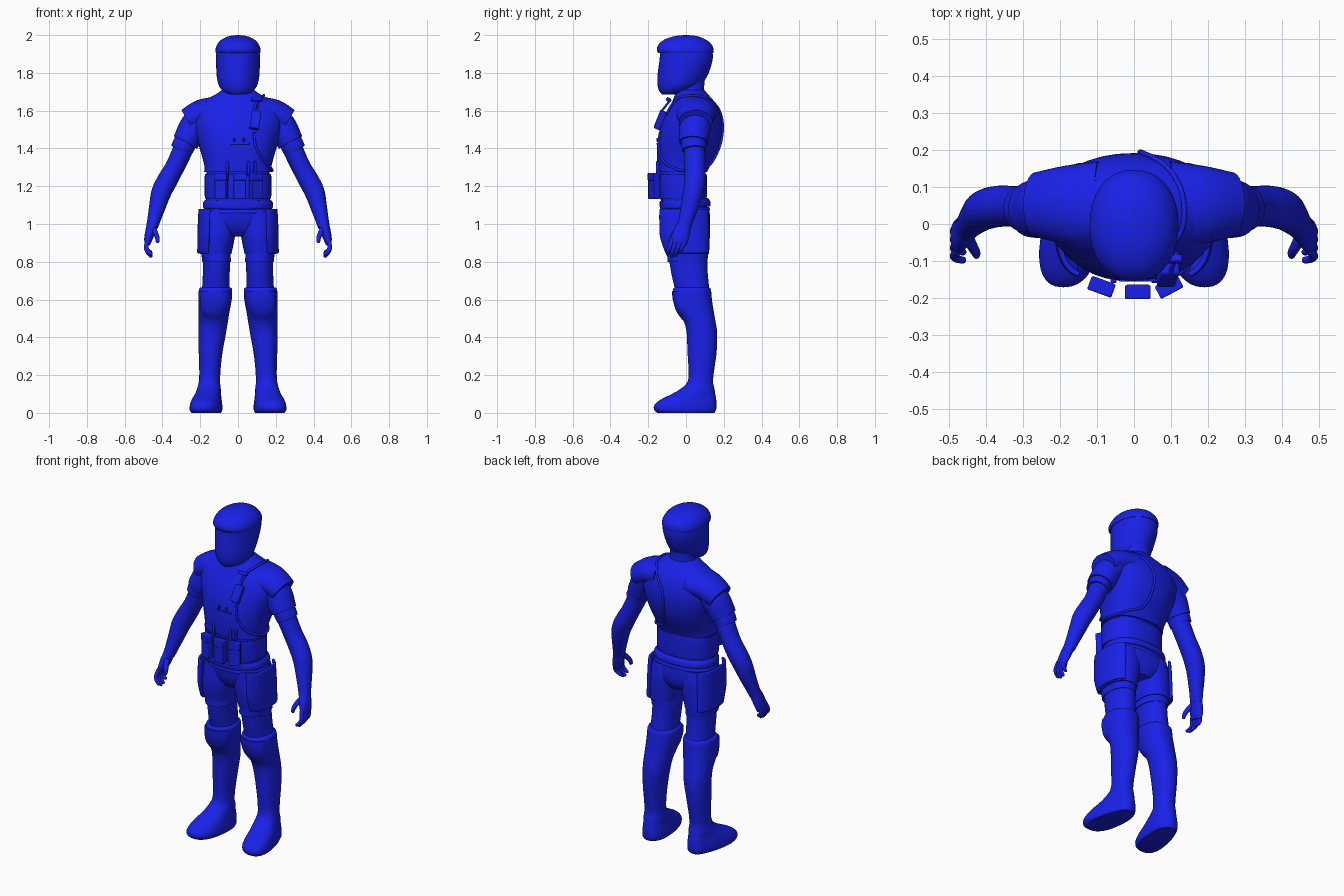
import bpy, bmesh, math
from mathutils import Vector

mat = bpy.data.materials.new("blue")
mat.diffuse_color = (0.01, 0.015, 0.8, 1)


def finish(ob, mirror=False, thick=0.0, bevel=0.0):
    ob.data.materials.append(mat)
    if thick:
        m = ob.modifiers.new("thick", 'SOLIDIFY')
        m.thickness, m.offset = thick, 0
    if bevel:
        m = ob.modifiers.new("bevel", 'BEVEL')
        m.width, m.segments = bevel, 2
    if mirror:
        ob.modifiers.new("mirror", 'MIRROR')
    bpy.ops.object.select_all(action='DESELECT')
    ob.select_set(True)
    bpy.context.view_layer.objects.active = ob
    bpy.ops.object.shade_smooth_by_angle(angle=math.radians(42))
    return ob


def spline(rows, sub):
    """Catmull-Rom interpolation of parameter rows"""
    out = []
    for i in range(len(rows) - 1):
        p = [rows[max(i - 1, 0)], rows[i], rows[i + 1], rows[min(i + 2, len(rows) - 1)]]
        for k in range(sub):
            t = k / sub
            out.append([0.5 * (2 * b + (c - a) * t + (2 * a - 5 * b + 4 * c - d) * t * t
                               + (3 * b - a - 3 * c + d) * t ** 3) for a, b, c, d in zip(*p)])
    return out + [list(rows[-1])]


def skin(name, rings, closed=True, **kw):
    """Join point rings into a surface, capped when closed"""
    bm = bmesh.new()
    vs = [[bm.verts.new(p) for p in r] for r in rings]
    n = len(vs[0])
    for a, b in zip(vs, vs[1:]):
        for j in range(n if closed else n - 1):
            k = (j + 1) % n
            bm.faces.new((a[j], a[k], b[k], b[j]))
    if closed:
        bm.faces.new(vs[0])
        bm.faces.new(vs[-1])
    bmesh.ops.recalc_face_normals(bm, faces=bm.faces)
    me = bpy.data.meshes.new(name)
    bm.to_mesh(me)
    bm.free()
    ob = bpy.data.objects.new(name, me)
    bpy.context.collection.objects.link(ob)
    return finish(ob, **kw)


def stack(name, rows, sub=3, segs=36, arc=None, bend=None, **kw):
    """Horizontal rings: z, centre x, half width, front y, back y, roundness"""
    rings = []
    for z, cx, rx, yf, yb, n in spline(rows, sub):
        ring = []
        for j in range(segs):
            a = (arc[0] + (arc[1] - arc[0]) * j / (segs - 1)) if arc else 2 * math.pi * j / segs
            c, s = math.cos(a), math.sin(a)
            x = cx + rx * math.copysign(abs(c) ** (2 / n), c)
            y = (yf + yb) / 2 + (yb - yf) / 2 * math.copysign(abs(s) ** (2 / n), s)
            ring.append(bend(Vector((x, y, z))) if bend else (x, y, z))
        rings.append(ring)
    return skin(name, rings, closed=not arc, **kw)


def limb(name, rows, sub=4, segs=20, tip=False):
    """Rings across a path: x, y, z, sideways radius, depth radius; mirrored"""
    pts = spline(rows, sub)
    rings = []
    for i, (x, y, z, ra, rb) in enumerate(pts):
        t = Vector(pts[min(i + 1, len(pts) - 1)][:3]) - Vector(pts[max(i - 1, 0)][:3])
        t.normalize()
        a = Vector((0, 1, 0)).cross(t).normalized()
        b = t.cross(a)
        rings.append([Vector((x, y, z)) + a * ra * math.cos(u) + b * rb * math.sin(u)
                      for u in (2 * math.pi * j / segs for j in range(segs))])
    if tip:
        for s in (0.75, 0.3):
            mid = sum(rings[-1], Vector()) / segs
            rings.append([mid + t * ra * 0.35 + (p - mid) * s for p in rings[-1]])
    return skin(name, rings, mirror=True)


def box(name, loc, size, rot=(0, 0, 0), bevel=0.004):
    bpy.ops.mesh.primitive_cube_add(size=1, location=loc, rotation=rot)
    ob = bpy.context.object
    ob.name = name
    ob.scale = size
    bpy.ops.object.transform_apply(location=False, rotation=False, scale=True)
    return finish(ob, bevel=bevel)


# Head: masked face, helmet shell, neck
stack("masked_face", [(1.685, 0, .04, -.125, -.04, 2), (1.70, 0, .075, -.14, .02, 1.9),
                      (1.73, 0, .100, -.150, .075, 1.8), (1.77, 0, .111, -.152, .105, 1.8),
                      (1.82, 0, .115, -.147, .128, 1.9), (1.88, 0, .117, -.139, .142, 2.1),
                      (1.93, 0, .112, -.138, .138, 2.2)])
stack("helmet", [(1.905, 0, .117, -.146, .144, 2.2), (1.92, 0, .120, -.154, .146, 2.2),
                 (1.945, 0, .113, -.149, .139, 2.1), (1.97, 0, .095, -.125, .115, 2),
                 (1.988, 0, .066, -.085, .08, 2), (1.997, 0, .035, -.045, .045, 2),
                 (2.0, 0, .004, -.005, .005, 2)])
stack("neck", [(1.64, 0, .10, -.06, .12, 2), (1.70, 0, .078, -.055, .097, 2),
               (1.78, 0, .075, -.06, .10, 2)])

# Torso: vest, waist, belts
vest = stack("vest", [(1.275, 0, .18, -.15, .112, 2.4), (1.31, 0, .178, -.153, .128, 2.4),
                      (1.40, 0, .203, -.154, .172, 2.3), (1.48, 0, .228, -.143, .190, 2.2),
                      (1.55, 0, .245, -.122, .189, 2.1), (1.61, 0, .235, -.092, .172, 2.1),
                      (1.65, 0, .190, -.072, .148, 2), (1.685, 0, .12, -.058, .118, 2),
                      (1.71, 0, .085, -.05, .097, 2)])
stack("waist", [(1.06, 0, .178, -.125, .118, 2.4), (1.14, 0, .168, -.135, .105, 2.4),
                (1.20, 0, .163, -.135, .097, 2.4), (1.29, 0, .168, -.14, .105, 2.4)])
stack("utility_belt", [(1.14, 0, .172, -.143, .106, 2.4), (1.145, 0, .176, -.147, .11, 2.4),
                       (1.255, 0, .176, -.15, .11, 2.4), (1.26, 0, .172, -.146, .106, 2.4)])
tilt = lambda p: Vector((p.x, p.y, p.z + .06 * p.y))
stack("shirt_hem", [(1.085, 0, .178, -.13, .122, 2.4), (1.09, 0, .186, -.137, .131, 2.4),
                    (1.115, 0, .184, -.14, .127, 2.4), (1.13, 0, .172, -.138, .115, 2.4)], bend=tilt)
hoop = [(1.06, 0, .180, -.125, .122, 2.4), (1.07, 0, .187, -.13, .127, 2.4),
        (1.083, 0, .180, -.127, .122, 2.4)]
stack("waistband", hoop, bend=tilt)

# Front pouches with flaps and hanging tabs
for x, y, r in ((-.088, -.168, -20), (.010, -.182, 0), (.095, -.168, 28)):
    rz = math.radians(r)
    box("pouch", (x, y, 1.20), (.066, .036, .135), (0, 0, rz))
    box("pouch_flap", (x, y - .002, 1.25), (.069, .038, .04), (0, 0, rz))
for x in (-.055, .055, .09):
    box("vest_tab", (x, -.15, 1.295), (.016, .02, .075))
box("chest_pocket_flap", (.01, -.15, 1.425), (.10, .012, .008), bevel=.002)
for x in (-.02, .03):
    box("chest_stud", (x, -.149, 1.445), (.012, .014, .02), bevel=.003)

# Radio with aerial, and the cable hugging the vest
box("radio", (.092, -.137, 1.55), (.05, .035, .10), (math.radians(-22), math.radians(8), 0), .006)
box("radio_clip", (.10, -.095, 1.66), (.06, .02, .02), (math.radians(-30), 0, 0))
path = [(.09, -.15, 1.49), (.10, -.16, 1.41), (.15, -.13, 1.33), (.19, -.02, 1.285),
        (.14, .11, 1.29), (.05, .15, 1.33), (.02, .20, 1.45), (.025, .20, 1.55), (.08, .18, 1.63),
        (.13, .10, 1.68), (.135, 0, 1.68), (.10, -.08, 1.65), (.092, -.13, 1.59)]
bpy.context.view_layer.update()
snapped = []
for p in spline(path, 5):
    ok, co, no, _ = vest.closest_point_on_mesh(Vector(p))
    snapped.append(co + no * .004)
for name, pts, r in (("radio_cable", snapped, .007),
                     ("aerial", [Vector((.098, -.135, 1.59)), Vector((.115, -.08, 1.66))], .006)):
    cu = bpy.data.curves.new(name, 'CURVE')
    cu.dimensions, cu.bevel_depth, cu.bevel_resolution, cu.use_fill_caps = '3D', r, 2, True
    sp = cu.splines.new('POLY')
    sp.points.add(len(pts) - 1)
    for q, co in zip(sp.points, pts):
        q.co = (*co, 1)
    cu.materials.append(mat)
    bpy.context.collection.objects.link(bpy.data.objects.new(name, cu))

# Shoulders, sleeves, arms
limb("shoulder_cap", [(.10, .05, 1.60, .075, .12), (.19, .052, 1.585, .075, .105),
                      (.265, .052, 1.545, .068, .088)], segs=32)
limb("sleeve", [(.18, .05, 1.57, .085, .09), (.235, .048, 1.51, .078, .083),
                (.262, .042, 1.462, .073, .080), (.278, .04, 1.432, .070, .076)], segs=32)
limb("sleeve_cuff", [(.27, .042, 1.45, .06, .066), (.288, .042, 1.415, .061, .066),
                     (.30, .043, 1.39, .059, .063)], segs=28)
limb("arm", [(.275, .043, 1.43, .055, .058), (.33, .048, 1.31, .051, .055),
             (.372, .047, 1.235, .054, .056), (.405, .038, 1.17, .053, .054),
             (.425, .022, 1.10, .045, .048), (.443, .002, 1.03, .036, .040),
             (.455, -.012, .985, .031, .038)], segs=28)

# Hands: palm, four fingers, thumb
limb("palm", [(.452, -.008, 1.0, .030, .036), (.464, -.022, .96, .027, .044),
              (.475, -.034, .92, .022, .046), (.479, -.04, .895, .015, .042)])
for k, drop in enumerate((.012, 0, .004, .022)):
    y = -.072 + k * .022
    limb("finger", [(.476, y, .92, .012, .012), (.486, y - .014, .88, .012, .0115),
                    (.478, y - .022, .85 + drop / 2, .011, .011),
                    (.460, y - .026, .828 + drop, .009, .009)], segs=12, tip=True)
limb("thumb", [(.45, -.035, .975, .016, .018), (.436, -.062, .95, .014, .015),
               (.427, -.078, .925, .012, .013), (.426, -.085, .905, .009, .010)], segs=12, tip=True)

# Shorts: pelvis, legs, hem bands, wraparound thigh pockets
stack("pelvis", [(1.09, 0, .178, -.13, .122, 2.4), (1.02, 0, .185, -.118, .128, 2.4),
                 (.97, 0, .165, -.10, .12, 2.2), (.935, 0, .10, -.07, .10, 2)])
stack("shorts_leg", [(1.07, .10, .085, -.115, .115, 2.2), (1.0, .103, .092, -.118, .126, 2.3),
                     (.93, .109, .092, -.118, .126, 2.3), (.84, .118, .083, -.104, .122, 2.3)],
      mirror=True)
stack("shorts_cuff", [(.845, .117, .077, -.10, .117, 2.3), (.80, .113, .076, -.098, .114, 2.3)],
      mirror=True)
stack("thigh_pocket", [(1.08, .11, .092, -.142, .120, 2.6), (1.0, .112, .094, -.142, .125, 2.6),
                       (.93, .114, .094, -.138, .125, 2.6), (.845, .117, .092, -.108, .125, 2.6)],
      segs=20, arc=(math.radians(-72), math.radians(68)), mirror=True, thick=.014, bevel=.005)

# Legs and tall boots with knee guards; feet turned out
stack("thigh", [(.83, .113, .073, -.092, .112, 2.1), (.74, .115, .071, -.078, .115, 2.1),
                (.64, .118, .073, -.055, .125, 2.1)], mirror=True)


def turn_out(p):
    f = max(0, min(1, (.2 - p.z) / .12))
    t = max(0, .10 - p.y)
    p.x += f * ((p.x - .15) * (.7 * t - .06) + .15 * t)
    return p


stack("boot", [(.665, .118, .078, -.055, .122, 2.2), (.652, .119, .088, -.070, .132, 2.2),
               (.60, .121, .088, -.064, .137, 2.2), (.53, .128, .082, -.042, .148, 2.2),
               (.48, .132, .078, -.010, .157, 2.1), (.42, .137, .073, .004, .165, 2.1),
               (.32, .145, .063, .008, .162, 2.1), (.22, .149, .056, .014, .148, 2.1),
               (.165, .150, .057, .008, .143, 2.1), (.13, .150, .063, -.025, .150, 2.2),
               (.10, .150, .068, -.075, .155, 2.2), (.07, .150, .074, -.135, .160, 2.3),
               (.04, .150, .079, -.168, .161, 2.4), (.015, .150, .079, -.168, .159, 2.4),
               (0, .150, .071, -.152, .150, 2.4)], bend=turn_out, mirror=True)
stack("knee_guard", [(.645, .12, .078, -.074, .05, 2.5), (.60, .122, .080, -.070, .05, 2.5),
                     (.54, .128, .072, -.052, .05, 2.3), (.495, .131, .045, -.022, .05, 2)],
      mirror=True)
